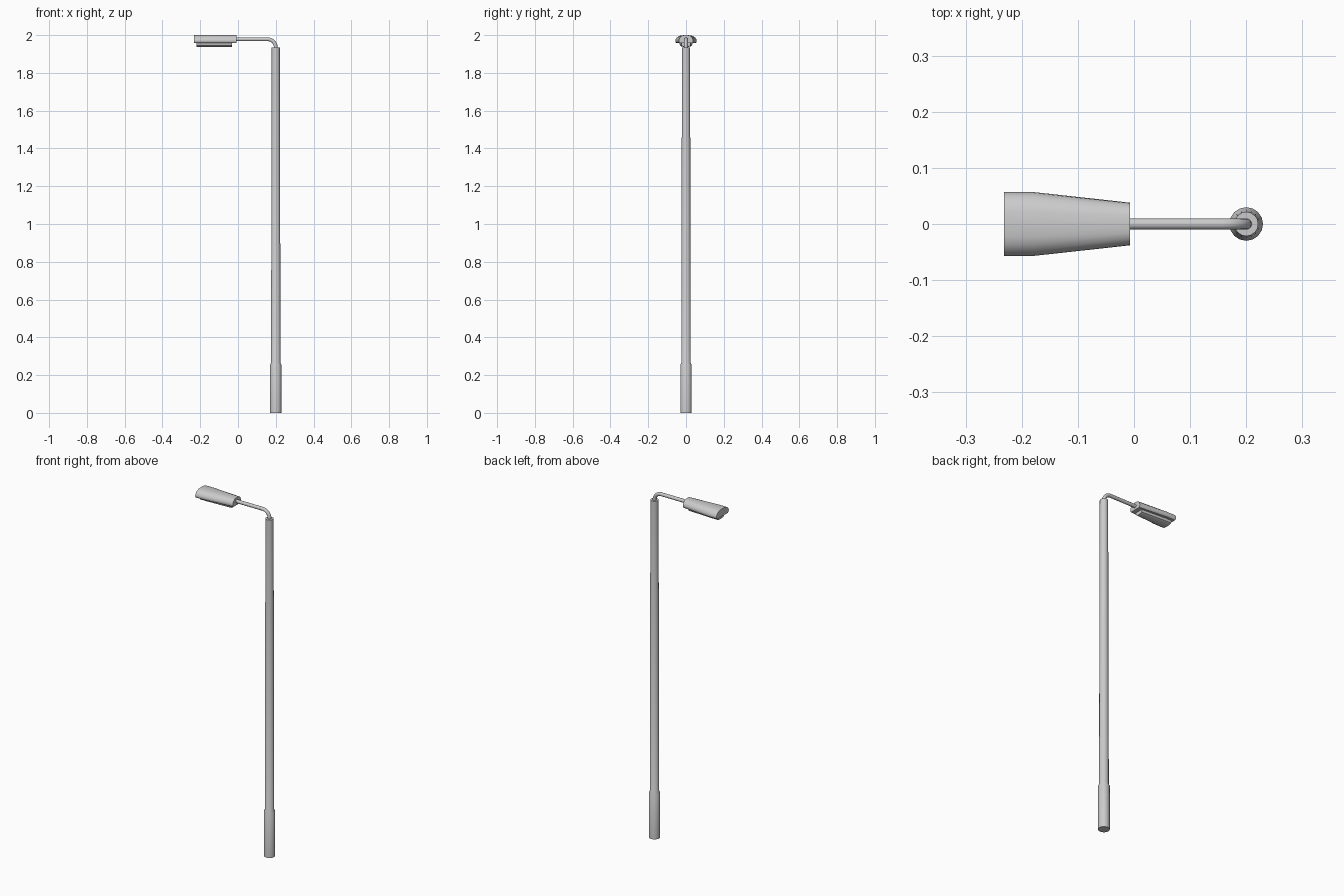
import bpy, bmesh, math
from mathutils import Vector

if "Cube" in bpy.data.objects:
    bpy.data.objects.remove(bpy.data.objects["Cube"])


def finish(name, bm, angle=35):
    bmesh.ops.recalc_face_normals(bm, faces=bm.faces)
    me = bpy.data.meshes.new(name)
    bm.to_mesh(me)
    bm.free()
    ob = bpy.data.objects.new(name, me)
    bpy.context.collection.objects.link(ob)
    bpy.ops.object.select_all(action='DESELECT')
    ob.select_set(True)
    bpy.context.view_layer.objects.active = ob
    bpy.ops.object.shade_smooth_by_angle(angle=math.radians(angle))
    return ob


def loft(name, rings):
    """Skin a list of equal-length point rings and cap both ends."""
    bm = bmesh.new()
    rows = [[bm.verts.new(p) for p in r] for r in rings]
    n = len(rows[0])
    for a, b in zip(rows, rows[1:]):
        for i in range(n):
            j = (i + 1) % n
            bm.faces.new((a[i], a[j], b[j], b[i]))
    bm.faces.new(rows[0])
    bm.faces.new(rows[-1])
    return finish(name, bm)


def circle(c, u, v, r, n):
    return [Vector(c) + r * (math.cos(t) * u + math.sin(t) * v)
            for t in (2 * math.pi * i / n for i in range(n))]


X, Y, Z = Vector((1, 0, 0)), Vector((0, 1, 0)), Vector((0, 0, 1))
PX = 0.2

# Pole: thick base sleeve, short shoulder, slim tapered shaft
profile = [(0.03, 0), (0.03, 0.255), (0.025, 0.265), (0.0215, 1.935)]
loft("pole", [circle((PX, 0, z), X, Y, r, 16) for r, z in profile])

# Arm: vertical stub, quarter bend, horizontal run into the head
R, top = 0.043, 1.978
arm = [circle((PX, 0, 1.925), X, Y, 0.01, 12)]
for k in range(9):
    a = math.pi / 2 * k / 8
    c = (PX - R + R * math.cos(a), 0, top - R + R * math.sin(a))
    arm.append(circle(c, X * math.cos(a) + Z * math.sin(a), Y, 0.01, 12))
arm.append(circle((-0.03, 0, top), Z, Y, 0.01, 12))
loft("arm", arm)


def section_loft(name, half, stations):
    """Loft a mirrored cross-section (fraction of half width, z) along x."""
    sec = half + [(-y, z) for y, z in reversed(half) if y > 0]
    loft(name, [[(x, y * w, z) for y, z in sec] for x, w in stations])


# Lamp housing: domed top, rounded sides, flat underside, tapering to the arm
housing = [(0, 2.0), (0.4, 1.999), (0.65, 1.995), (0.85, 1.987), (0.97, 1.977),
           (1.0, 1.968), (0.95, 1.961), (0.85, 1.957), (0.5, 1.957)]
section_loft("lamp_housing", housing,
             [(-0.232, 0.057), (-0.18, 0.057), (-0.007, 0.038)])

# Lens: shallow rounded tray under the housing
lens = [(0, 1.962), (1.0, 1.962), (1.0, 1.952), (0.9, 1.944), (0.65, 1.939), (0, 1.937)]
section_loft("lens", lens, [(-0.22, 0.034), (-0.18, 0.034), (-0.032, 0.024)])
